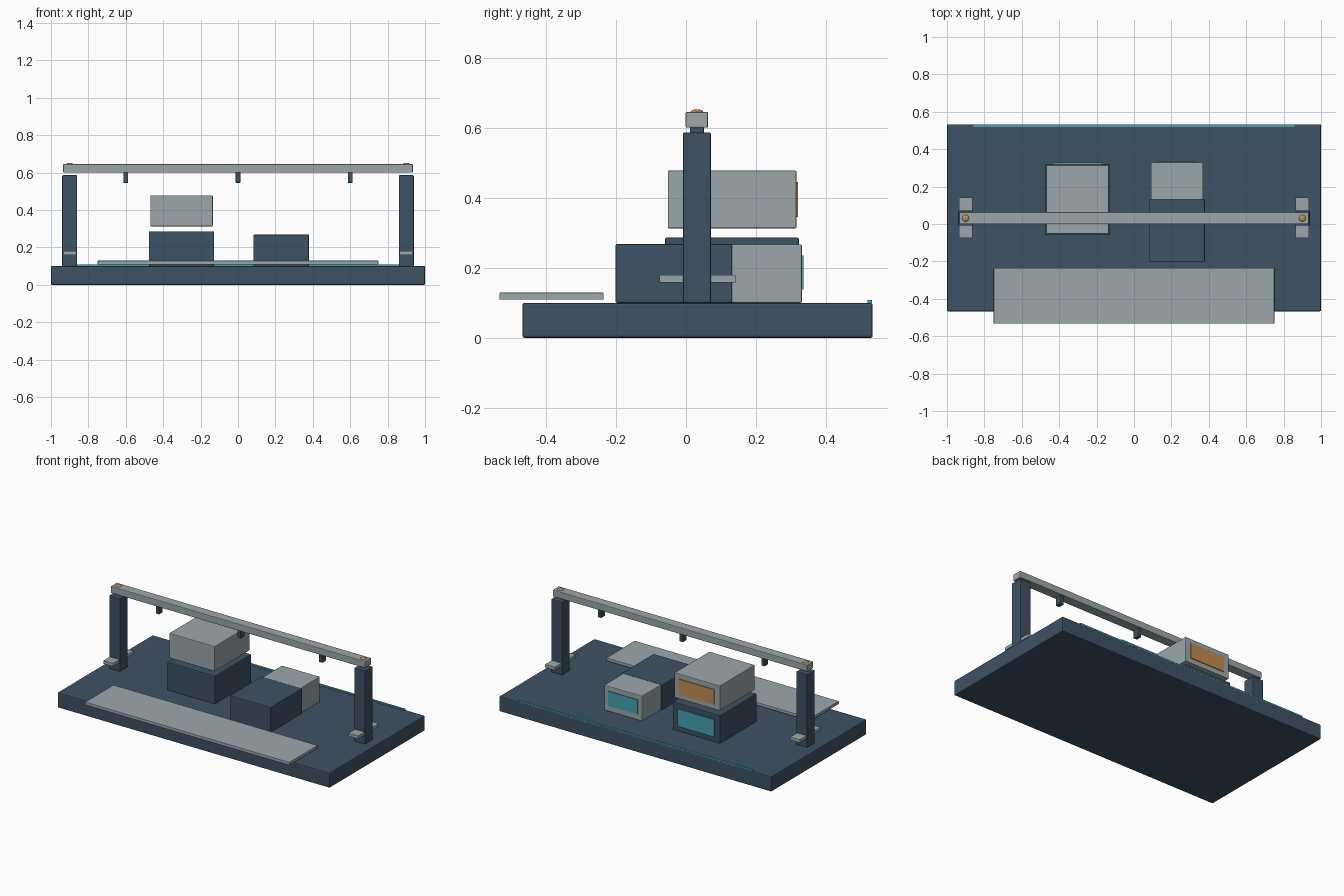
import bpy
import bmesh
from mathutils import Vector

if "Cube" in bpy.data.objects:
    bpy.data.objects.remove(bpy.data.objects["Cube"])


def material(name, rgb):
    m = bpy.data.materials.new(name)
    m.diffuse_color = (*rgb, 1)
    m.use_nodes = True
    m.node_tree.nodes["Principled BSDF"].inputs["Base Color"].default_value = m.diffuse_color
    return m


NAVY = material("navy", (0.048, 0.084, 0.130))
GREY = material("grey", (0.33, 0.39, 0.40))
ORANGE = material("orange", (0.55, 0.26, 0.08))
TEAL = material("teal", (0.06, 0.36, 0.45))


def finish(name, bm, mat):
    me = bpy.data.meshes.new(name)
    bm.to_mesh(me)
    bm.free()
    me.materials.append(mat)
    ob = bpy.data.objects.new(name, me)
    bpy.context.collection.objects.link(ob)
    return ob


def box(name, mat, x, y, z, bevel=0.004):
    """Box from (min, max) ranges with slightly softened edges."""
    bm = bmesh.new()
    bmesh.ops.create_cube(bm, size=1)
    for v in bm.verts:
        v.co = Vector([(a + b) / 2 + c * (b - a) for c, (a, b) in zip(v.co, (x, y, z))])
    ob = finish(name, bm, mat)
    if bevel:
        mod = ob.modifiers.new("edge", 'BEVEL')
        mod.width = bevel
        mod.segments = 2
    return ob


# Base slab, front shelf and rear light strip
box("base", NAVY, (-1, 1), (-0.467, 0.533), (0, 0.1), 0.006)
box("front_shelf", GREY, (-0.75, 0.75), (-0.533, -0.235), (0.109, 0.129), 0.002)
box("rear_strip", TEAL, (-0.86, 0.86), (0.518, 0.531), (0.099, 0.108), 0)

# Gantry: posts, foot clamps, bolts
for side, s in (("left", -1), ("right", 1)):
    c = 0.9 * s
    box(side + "_post", NAVY, (c - 0.04, c + 0.04), (-0.009, 0.071), (0.1, 0.586))
    box(side + "_clamp", GREY, (c - 0.036, c + 0.036), (-0.076, 0.142), (0.158, 0.18), 0.002)
    bm = bmesh.new()
    bmesh.ops.create_uvsphere(bm, u_segments=20, v_segments=10, radius=0.019)
    for v in bm.verts:
        v.co.z *= 0.5
        v.co += Vector((c, 0.031, 0.643))
    for f in bm.faces:
        f.smooth = True
    finish(side + "_bolt", bm, ORANGE)

# Gantry: cross beam and hangers
box("beam", GREY, (-0.935, 0.935), (-0.001, 0.063), (0.6, 0.645))
for i, c in enumerate((-0.6, 0, 0.6)):
    box(f"hanger_{i + 1}", NAVY, (c - 0.0125, c + 0.0125), (0.011, 0.051), (0.545, 0.602), 0.002)

# Stacked module with rear panels
box("lower_module", NAVY, (-0.477, -0.127), (-0.06, 0.322), (0.1, 0.286))
box("upper_module", GREY, (-0.469, -0.135), (-0.052, 0.315), (0.312, 0.478))
box("lower_panel", TEAL, (-0.435, -0.168), (0.321, 0.329), (0.135, 0.25), 0)
box("upper_panel", ORANGE, (-0.43, -0.172), (0.314, 0.32), (0.345, 0.445), 0)

# Low module with grey rear section and panel
box("low_module", NAVY, (0.082, 0.379), (-0.201, 0.132), (0.1, 0.268))
box("low_module_rear", GREY, (0.091, 0.37), (0.13, 0.331), (0.1, 0.267))
box("low_panel", TEAL, (0.122, 0.338), (0.33, 0.335), (0.138, 0.235), 0)
